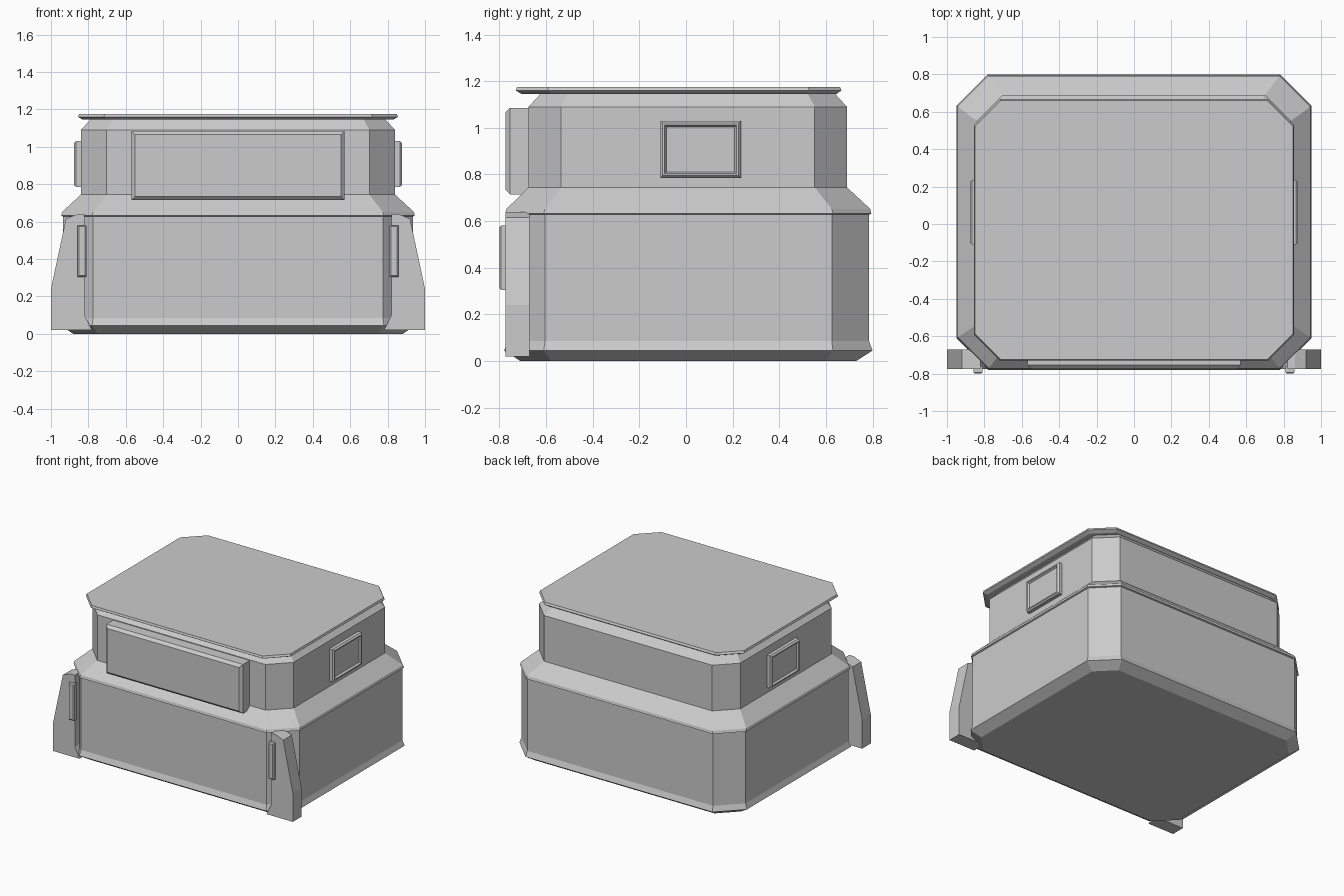
import bpy, bmesh

if "Cube" in bpy.data.objects:
    bpy.data.objects.remove(bpy.data.objects["Cube"])

grey = bpy.data.materials.new("plain grey")
grey.diffuse_color = (0.6, 0.6, 0.6, 1)
grey.use_nodes = True
grey.node_tree.nodes["Principled BSDF"].inputs["Base Color"].default_value = grey.diffuse_color


def loft(name, rings):
    """Skin a stack of closed rings and cap both ends."""
    bm = bmesh.new()
    vs = [[bm.verts.new(p) for p in r] for r in rings]
    n = len(rings[0])
    for a, b in zip(vs, vs[1:]):
        for i in range(n):
            j = (i + 1) % n
            bm.faces.new((a[i], a[j], b[j], b[i]))
    bm.faces.new(vs[0])
    bm.faces.new(vs[-1])
    bmesh.ops.recalc_face_normals(bm, faces=bm.faces)
    me = bpy.data.meshes.new(name)
    bm.to_mesh(me)
    bm.free()
    me.materials.append(grey)
    ob = bpy.data.objects.new(name, me)
    bpy.context.collection.objects.link(ob)
    return ob


def octagon(x, y0, y1, c, z):
    """Rectangle with cut corners at height z."""
    return [(x - c, y0, z), (x, y0 + c, z), (x, y1 - c, z), (x - c, y1, z),
            (c - x, y1, z), (-x, y1 - c, z), (-x, y0 + c, z), (c - x, y0, z)]


def stack(name, rows):
    return loft(name, [octagon(*r) for r in rows])


def rect(a0, a1, b0, b1, d):
    """Rectangle shrunk by d, as 2D points."""
    return [(a0 + d, b0 + d), (a1 - d, b0 + d), (a1 - d, b1 - d), (a0 + d, b1 - d)]


# Lower body with flared foot
stack("lower_body", [
    (0.88, -0.71, 0.73, 0.13, 0.0),
    (0.95, -0.78, 0.80, 0.17, 0.045),
    (0.935, -0.765, 0.785, 0.16, 0.085),
    (0.935, -0.765, 0.785, 0.16, 0.635)])

# Sloping shoulder with a thin rim
stack("shoulder", [
    (0.935, -0.765, 0.785, 0.16, 0.628),
    (0.945, -0.775, 0.795, 0.165, 0.632),
    (0.94, -0.77, 0.79, 0.165, 0.652),
    (0.84, -0.675, 0.69, 0.138, 0.745)])

# Upper body
stack("upper_body", [
    (0.84, -0.675, 0.69, 0.138, 0.74),
    (0.84, -0.675, 0.69, 0.138, 1.09),
    (0.785, -0.62, 0.635, 0.115, 1.15)])

# Lid
stack("lid", [
    (0.83, -0.705, 0.645, 0.13, 1.145),
    (0.855, -0.73, 0.667, 0.138, 1.16),
    (0.85, -0.725, 0.66, 0.137, 1.176)])

# Front panel
panel = [(-0.66, 0.0), (-0.755, 0.0), (-0.775, 0.02)]
loft("front_panel", [[(x, y, z) for x, z in rect(-0.57, 0.57, 0.715, 1.085, d)]
                     for y, d in panel])

for s, side in ((1, "right"), (-1, "left")):
    # Framed side window with recessed pane
    frame = [(0.82, 0), (0.865, 0), (0.876, 0.01), (0.876, 0.018), (0.862, 0.026)]
    loft(side + "_window", [[(s * x, y, z) for y, z in rect(-0.11, 0.235, 0.785, 1.03, d)]
                            for x, d in frame])
    # Front corner fender
    outline = [(0.78, 0.02), (1.0, 0.02), (1.0, 0.24), (0.92, 0.615),
               (0.86, 0.64), (0.82, 0.64), (0.82, 0.1)]
    loft(side + "_fender", [[(s * x, y, z) for x, z in outline]
                            for y in (-0.775, -0.672)])
    # Marker bar on the fender
    loft(side + "_marker", [[(s * x, y, z) for x, z in rect(0.81, 0.857, 0.305, 0.58, d)]
                            for y, d in ((-0.76, 0), (-0.793, 0), (-0.80, 0.007))])
